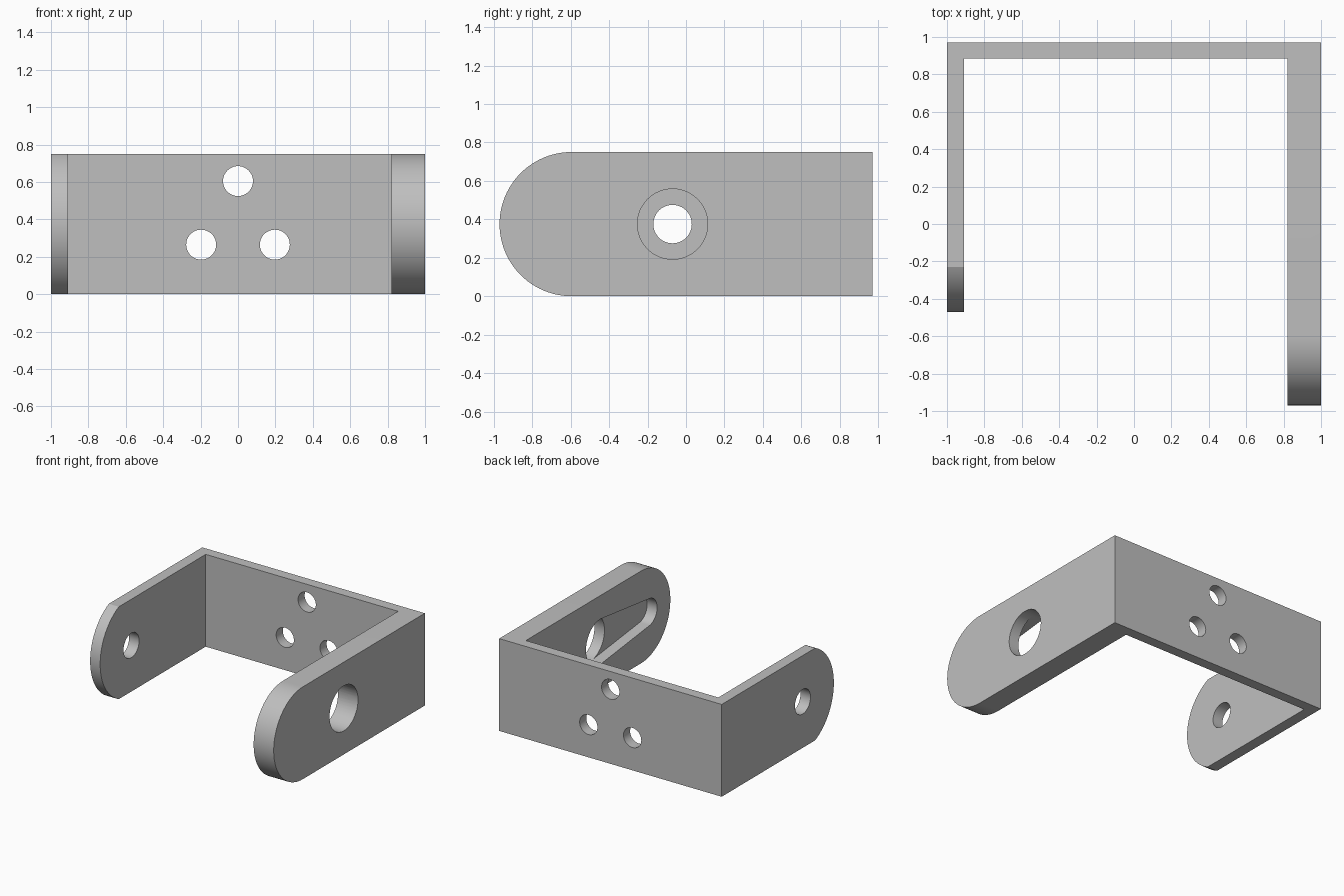
import bpy, bmesh
from math import sin, cos, pi, acos, asin, radians, sqrt
from mathutils import Vector

if "Cube" in bpy.data.objects:
    bpy.data.objects.remove(bpy.data.objects["Cube"])

H = 0.75          # height of the bracket
MID = H / 2
BACK = 0.97       # outer face of the back plate
PIVOT = -0.07     # y of the arm holes

metal = bpy.data.materials.new("grey metal")
metal.use_nodes = True
GREY = (0.52, 0.52, 0.52, 1)
metal.diffuse_color = GREY
metal.node_tree.nodes["Principled BSDF"].inputs["Base Color"].default_value = GREY


def arc(u, v, r, a0, a1, n=48):
    return [(u + r * cos(a0 + (a1 - a0) * i / n), v + r * sin(a0 + (a1 - a0) * i / n))
            for i in range(n + 1)]


def circle(u, v, r):
    return arc(u, v, r, 0, 2 * pi)[:-1]


def prism(name, outline, axis, lo, hi):
    """Extrude an outline along x (outline in y, z) or along y (outline in x, z)."""
    bm = bmesh.new()
    place = (lambda u, v: (lo, u, v)) if axis == "x" else (lambda u, v: (u, lo, v))
    face = bm.faces.new([bm.verts.new(place(u, v)) for u, v in outline])
    out = bmesh.ops.extrude_face_region(bm, geom=[face])
    move = Vector((hi - lo, 0, 0) if axis == "x" else (0, hi - lo, 0))
    bmesh.ops.translate(bm, vec=move, verts=[g for g in out["geom"] if isinstance(g, bmesh.types.BMVert)])
    bmesh.ops.recalc_face_normals(bm, faces=bm.faces)
    mesh = bpy.data.meshes.new(name)
    bm.to_mesh(mesh)
    bm.free()
    mesh.materials.append(metal)
    ob = bpy.data.objects.new(name, mesh)
    bpy.context.collection.objects.link(ob)
    return ob


def combine(target, tool, operation):
    mod = target.modifiers.new(tool.name, "BOOLEAN")
    mod.operation, mod.solver, mod.object = operation, "EXACT", tool
    bpy.context.view_layer.objects.active = target
    bpy.ops.object.modifier_apply(modifier=mod.name)
    bpy.data.objects.remove(tool)


def arm_outline(tip, radius):
    """Straight arm with an arc at the front end."""
    half = asin(min(1, MID / radius))
    return [(BACK, 0), (BACK, H)] + arc(tip + radius, MID, radius, pi - half, pi + half)


# Back plate and the two arms
bracket = prism("bracket", [(-1, 0), (1, 0), (1, H), (-1, H)], "y", 0.885, BACK)
combine(bracket, prism("long_arm", arm_outline(-0.97, MID), "x", 0.82, 1), "UNION")
combine(bracket, prism("short_arm", arm_outline(-0.47, 0.413), "x", -1, -0.91), "UNION")

# Mounting holes in the back plate
for x, z in ((0, 0.605), (-0.197, 0.265), (0.197, 0.265)):
    combine(bracket, prism("mount_hole", circle(x, z, 0.08), "y", 0.8, 1.1), "DIFFERENCE")

# Pivot holes in the arms
combine(bracket, prism("long_arm_hole", circle(PIVOT, MID, 0.183), "x", 0.7, 1.1), "DIFFERENCE")
combine(bracket, prism("short_arm_hole", circle(PIVOT, MID, 0.1), "x", -1.1, -0.8), "DIFFERENCE")

# Tapered pocket on the inner face of the long arm
SLOT_END, SLOT_R = -0.69, 0.11
t = acos((0.183 - SLOT_R) / (PIVOT - SLOT_END))
pocket = arc(PIVOT, MID, 0.183, -pi + t, pi - t) + arc(SLOT_END, MID, SLOT_R, pi - t, pi + t)
combine(bracket, prism("pocket", pocket, "x", 0.7, 0.91), "DIFFERENCE")

# Merge coplanar faces and shade the curved walls smoothly
bm = bmesh.new()
bm.from_mesh(bracket.data)
bmesh.ops.remove_doubles(bm, verts=bm.verts, dist=0.0005)
bmesh.ops.dissolve_limit(bm, angle_limit=radians(0.5), verts=bm.verts, edges=bm.edges)
bm.to_mesh(bracket.data)
bm.free()
bpy.ops.object.select_all(action="DESELECT")
bracket.select_set(True)
bpy.context.view_layer.objects.active = bracket
bpy.ops.object.shade_smooth_by_angle(angle=radians(25))
